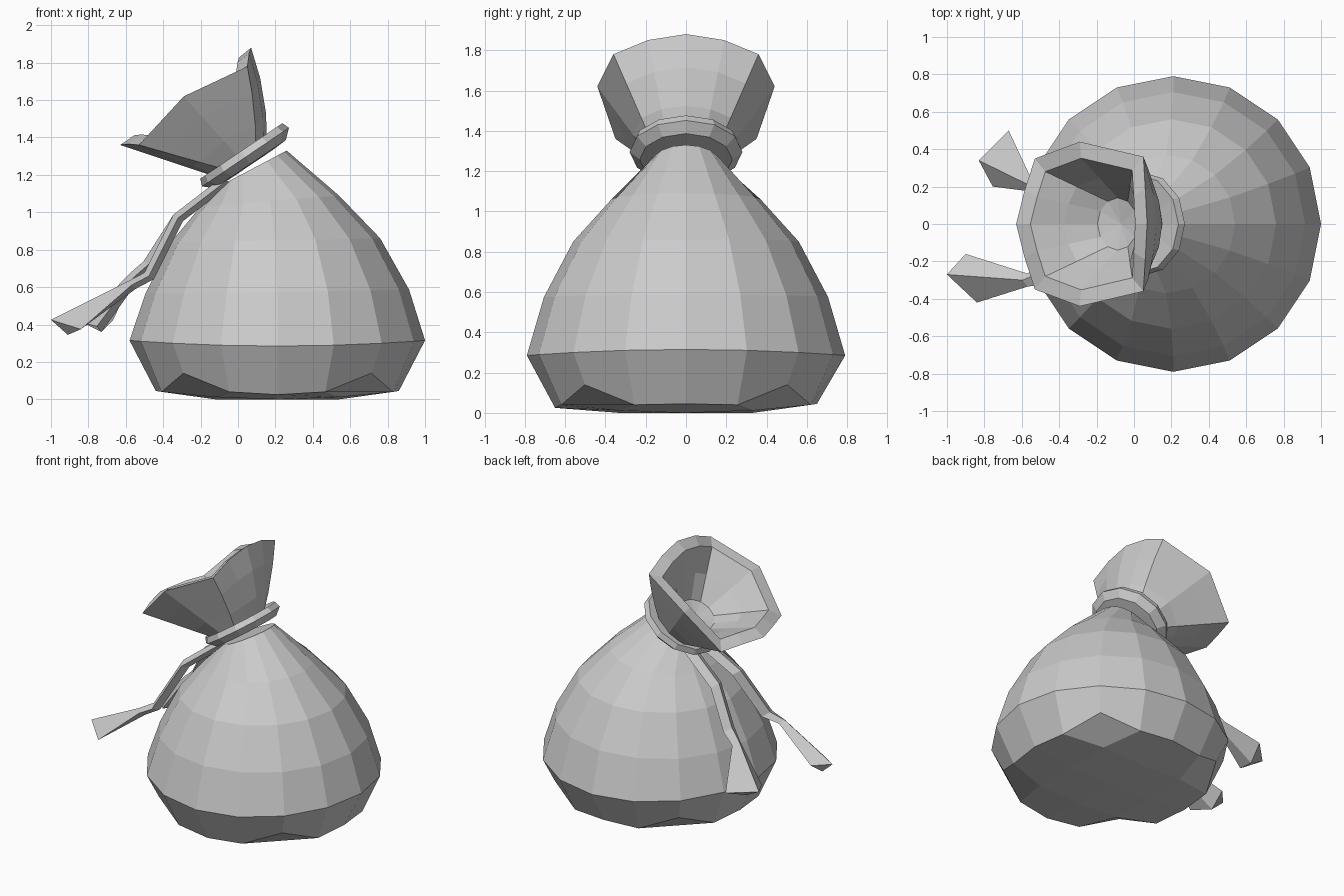
import bpy, math
from mathutils import Vector

if "Cube" in bpy.data.objects:
    bpy.data.objects.remove(bpy.data.objects["Cube"])


def make(name, verts, faces):
    me = bpy.data.meshes.new(name)
    me.from_pydata([tuple(v) for v in verts], [], faces)
    ob = bpy.data.objects.new(name, me)
    bpy.context.collection.objects.link(ob)
    bpy.ops.object.select_all(action='DESELECT')
    ob.select_set(True)
    bpy.context.view_layer.objects.active = ob
    bpy.ops.object.mode_set(mode='EDIT')
    bpy.ops.mesh.select_all(action='SELECT')
    bpy.ops.mesh.normals_make_consistent(inside=False)
    bpy.ops.object.mode_set(mode='OBJECT')
    return ob


def bridge(loops, closed=False):
    """Vertices and quads joining equal-sized loops."""
    n, m = len(loops[0]), len(loops)
    verts = [v for lp in loops for v in lp]
    faces = []
    for a in range(m if closed else m - 1):
        b = (a + 1) % m
        for k in range(n):
            l = (k + 1) % n
            faces.append((a * n + k, a * n + l, b * n + l, b * n + k))
    return verts, faces


def ring(cx, cz, rx, ry, slope, n):
    """Ellipse around the z axis, leaning up towards +x by slope."""
    pts = []
    for k in range(n):
        a = 2 * math.pi * k / n
        x = rx * math.cos(a)
        pts.append(Vector((cx + x, ry * math.sin(a), cz + slope * x)))
    return pts


# Sack body: 16-sided, folded bottom corners, leaning neck
N, CX = 16, 0.21
bottom = []
for k in range(N):
    a = 2 * math.pi * k / N
    r, z = {0: (0.65, 0.045), 2: (0.71, 0.14)}.get(k % 4, (0.67, 0.04))
    if k == 12:
        z = 0.025
    bottom.append(Vector((CX + r * math.cos(a), r * math.sin(a), z)))
widest = ring(CX, 0.3, 0.79, 0.79, 0, N)
for k, v in enumerate(widest):
    v.z += 0.015 * math.cos(4 * math.pi * k / N)
loops = [bottom, widest,
         ring(CX, 0.575, 0.705, 0.705, 0.015, N),
         ring(0.2, 0.85, 0.56, 0.56, 0.02, N),
         ring(0.17, 1.06, 0.37, 0.37, 0.08, N),
         ring(0.09, 1.24, 0.17, 0.17, 0.53, N)]
verts, faces = bridge(loops)
faces.append(tuple(range(5 * N, 6 * N)))
# Underside: 4 x 4 grid sewn to the bottom loop
grid = {}
for i in range(-2, 3):
    for j in range(-2, 3):
        if max(abs(i), abs(j)) == 2:
            grid[i, j] = round(math.atan2(j, i) / (math.pi / 8)) % N
        else:
            grid[i, j] = len(verts)
            verts.append(Vector((CX + 0.33 * i, 0.33 * j, 0.012 * abs(i * j))))
for i in range(-2, 2):
    for j in range(-2, 2):
        faces.append((grid[i, j], grid[i + 1, j], grid[i + 1, j + 1], grid[i, j + 1]))
make("sack_body", verts, faces)

# Tie cord: tilted ring with a chunky cross-section
centre = Vector((0.04, 0, 1.295))
axis = Vector((-0.56, 0, 0.83)).normalized()
along = Vector((0.83, 0, 0.56)).normalized()


def tilted(radius, height, n=12, c=centre, ry=None):
    pts = []
    for k in range(n):
        a = 2 * math.pi * k / n
        pts.append(c + along * radius * math.cos(a) + axis * height
                   + Vector((0, (ry or radius) * math.sin(a), 0)))
    return pts


section = [(0.13, -0.05), (0.23, -0.045), (0.28, 0.0), (0.265, 0.04), (0.13, 0.02)]
make("tie_cord_ring", *bridge([tilted(r, h, 12) for r, h in section], True))

# Open mouth: flared 12-sided funnel with a thick rim
half = [(0.07, 0, 1.88), (0.06, 0.19, 1.85), (0.05, 0.36, 1.78), (-0.29, 0.44, 1.62),
        (-0.53, 0.35, 1.36), (-0.585, 0.18, 1.365), (-0.63, 0, 1.36)]
rim = [Vector(p) for p in half] + [Vector((x, -y, z)) for x, y, z in half[5:0:-1]]
base = tilted(0.14, -0.03, 12, Vector((0.02, 0, 1.28)), 0.17)
mid = Vector((-0.25, 0, 1.62))
inner_rim = [v.lerp(mid, 0.2) for v in rim]
floor = tilted(0.13, 0.12, 12, Vector((-0.02, 0, 1.28)), 0.14)
loops = []
for t in (0, 0.35, 0.7, 1):
    lp = []
    for k in range(12):
        p = base[k].lerp(rim[k], t)
        p.x += 0.03 * math.sin(math.pi * t) * max(0, math.cos(math.pi * k / 6))
        lp.append(p)
    loops.append(lp)
loops += [inner_rim, [a.lerp(b, 0.5) for a, b in zip(inner_rim, floor)], floor]
verts, faces = bridge(loops)
tip = len(verts)
verts.append(Vector((-0.07, 0, 1.36)))
for k in range(12):
    faces.append((tip - 12 + k, tip - 12 + (k + 1) % 12, tip))
faces.append(tuple(range(12)))
make("sack_mouth", verts, faces)


# Cord tails: flat strips down the side ending in a flared, folded tip
def tail(name, path, end):
    loops = []
    for x, y, z, w in path:
        c = Vector((x, y, z))
        out = Vector((-0.025, 0, 0.018))
        side = Vector((0, w, 0))
        loops.append([c + out, c + side, c - out, c - side])
    loops.append([Vector(p) for p in end])
    verts, faces = bridge(loops)
    n = len(verts)
    faces += [(0, 1, 2, 3), (n - 4, n - 3, n - 2, n - 1)]
    make(name, verts, faces)


tail("front_cord_tail",
     [(-0.06, -0.07, 1.17, 0.06), (-0.32, -0.14, 0.97, 0.06),
      (-0.475, -0.26, 0.66, 0.06), (-0.57, -0.3, 0.61, 0.035)],
     [(-1.0, -0.27, 0.425), (-0.9, -0.16, 0.43), (-0.91, -0.28, 0.345), (-0.84, -0.42, 0.375)])
tail("back_cord_tail",
     [(-0.06, 0.07, 1.17, 0.06), (-0.32, 0.11, 0.97, 0.06),
      (-0.48, 0.19, 0.72, 0.06), (-0.56, 0.22, 0.65, 0.045)],
     [(-0.83, 0.34, 0.41), (-0.67, 0.5, 0.42), (-0.73, 0.34, 0.36), (-0.755, 0.2, 0.39)])
